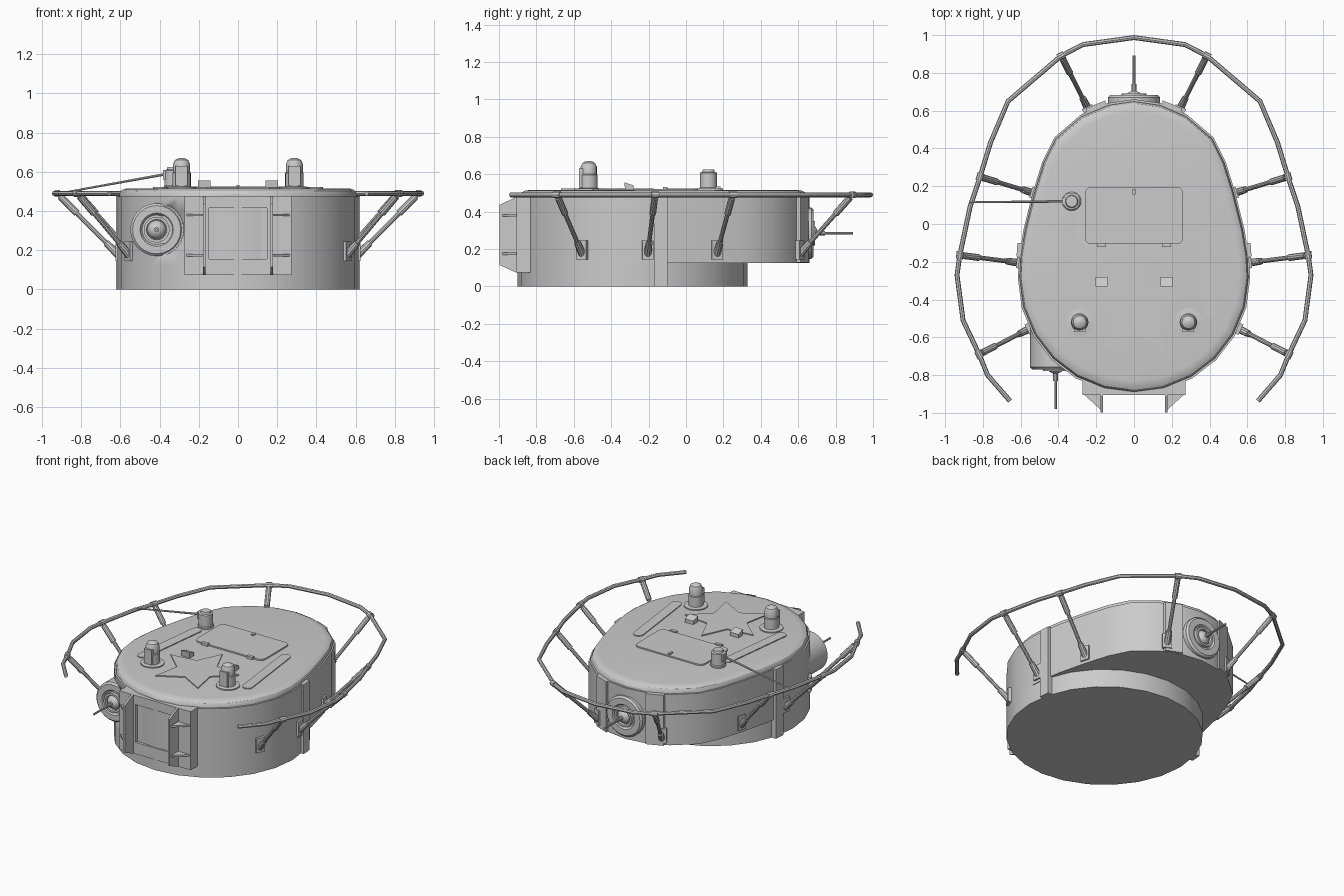
import bpy, bmesh, math
from math import sin, cos, pi, radians
from mathutils import Vector, Matrix

if "Cube" in bpy.data.objects:
    bpy.data.objects.remove(bpy.data.objects["Cube"])


def finish(bm, name, smooth=True):
    bmesh.ops.recalc_face_normals(bm, faces=bm.faces)
    me = bpy.data.meshes.new(name)
    bm.to_mesh(me)
    bm.free()
    ob = bpy.data.objects.new(name, me)
    bpy.context.collection.objects.link(ob)
    if smooth:
        bpy.ops.object.select_all(action='DESELECT')
        ob.select_set(True)
        bpy.context.view_layer.objects.active = ob
        bpy.ops.object.shade_smooth_by_angle(angle=radians(32))
    return ob


def loft(name, rings, smooth=True):
    """Skin a list of closed point rings and cap both ends."""
    bm = bmesh.new()
    vs = [[bm.verts.new(p) for p in r] for r in rings]
    n = len(vs[0])
    for a, b in zip(vs, vs[1:]):
        for i in range(n):
            bm.faces.new((a[i], a[(i + 1) % n], b[(i + 1) % n], b[i]))
    bm.faces.new(vs[0])
    bm.faces.new(vs[-1])
    return finish(bm, name, smooth)


def prism(name, pts, z0, z1, smooth=False):
    return loft(name, [[(x, y, z) for x, y in pts] for z in (z0, z1)], smooth)


def box(name, x0, x1, y0, y1, z0, z1):
    return prism(name, [(x0, y0), (x1, y0), (x1, y1), (x0, y1)], z0, z1)


def lathe(name, profile, origin, axis=(0, 0, 1), n=20):
    """Revolve (radius, height) pairs around an axis."""
    q = Vector(axis).to_track_quat('Z', 'Y')
    o = Vector(origin)
    return loft(name, [[o + q @ Vector((r * cos(2 * pi * i / n), r * sin(2 * pi * i / n), h))
                        for i in range(n)] for r, h in profile])


def rod(name, a, b, r, r2=None, n=10):
    d = Vector(b) - Vector(a)
    return lathe(name, [(r, 0), (r2 or r, d.length)], a, d, n)


def capsule(a, b, r, n=8):
    a, b = Vector(a), Vector(b)
    t = math.atan2(b.y - a.y, b.x - a.x)
    return [(c.x + r * cos(t + s + pi * i / n), c.y + r * sin(t + s + pi * i / n))
            for c, s in ((a, pi / 2), (b, -pi / 2)) for i in range(n + 1)]


# Egg-shaped hull outline: round front, tapered rear
R, CY = 0.615, -0.285
right = [(0.608, -0.17), (0.585, -0.03), (0.535, 0.17), (0.485, 0.33),
         (0.42, 0.46), (0.28, 0.58), (0.14, 0.64)]
arc = [(R * cos(radians(a)), CY + R * sin(radians(a))) for a in range(180, 361, 15)]
egg = arc + right + [(0, 0.66)] + [(-x, y) for x, y in reversed(right)]


def egg_ring(s, z):
    return [(x * s, (y + 0.12) * s - 0.12, z) for x, y in egg]


# Hull, turret ring base and roof
hull = loft("hull_wall", [egg_ring(1, 0.125), egg_ring(1, 0.475)])
lathe("ring_base", [(R, 0), (R, 0.125)], (0, CY, 0), n=24)
loft("roof", [egg_ring(0.985, 0.465), egg_ring(0.985, 0.487), egg_ring(0.972, 0.503),
              egg_ring(0.945, 0.513), egg_ring(0.91, 0.516)])

# Recess in the hull in front of the ball mount
cutter = rod("mount_cutter", (-0.415, -1.1, 0.305), (-0.415, -0.765, 0.305), 0.142, 0.137, 24)
cutter.hide_render = True
cutter.hide_viewport = False
cutter.display_type = 'WIRE'
mod = hull.modifiers.new("mount_recess", 'BOOLEAN')
mod.object = cutter
mod.operation = 'DIFFERENCE'
mod.solver = 'EXACT'
bpy.context.view_layer.objects.active = hull
bpy.ops.object.modifier_apply(modifier="mount_recess")
bpy.data.objects.remove(cutter)


# Ball mounts with thin barrels, front and rear
def ball_mount(name, origin, axis, r, depth, barrel):
    o, ax = Vector(origin), Vector(axis)
    lathe(name + "_housing", [(r, -depth), (r, -0.012), (r - 0.012, 0), (0.085, 0.0),
                              (0.075, -0.015)], o, ax, 24)
    lathe(name + "_collar", [(0.066, -0.02), (0.066, 0.008), (0.052, 0.008), (0.05, -0.01)], o, ax)
    lathe(name + "_ball", [(0.05 * cos(radians(a)), 0.045 * sin(radians(a)) - 0.022)
                           for a in (0, 25, 50, 75)], o, ax)
    rod(name + "_barrel_sleeve", o, o + ax * 0.06, 0.013)
    rod(name + "_barrel", o, o + ax * barrel, 0.007)


ball_mount("front_mount", (-0.415, -0.77, 0.305), (0, -1, 0), 0.135, 0.32, 0.21)
ball_mount("rear_mount", (0, 0.682, 0.285), (0, 1, 0), 0.138, 0.06, 0.21)

# Gun mantlet: backing block, frame, cheek plates and gussets
box("mantlet_block", -0.272, 0.272, -0.885, -0.78, 0.075, 0.478)
box("mantlet_frame_top", -0.17, 0.17, -0.905, -0.85, 0.415, 0.478)
box("mantlet_frame_bottom", -0.17, 0.17, -0.905, -0.85, 0.075, 0.155)
side = [(-0.82, 0.075), (-0.91, 0.075), (-0.998, 0.115), (-0.998, 0.435), (-0.91, 0.478), (-0.82, 0.478)]
for s in (-1, 1):
    tag = "left" if s < 0 else "right"
    box("mantlet_frame_" + tag, *sorted((s * 0.148, s * 0.17)), -0.905, -0.85, 0.155, 0.415)
    box("mantlet_wing_" + tag, *sorted((s * 0.17, s * 0.272)), -0.905, -0.85, 0.075, 0.478)
    loft("cheek_plate_" + tag, [[(s * x, y, z) for y, z in side] for x in (0.165, 0.178)], False)
    for z in (0.175, 0.38):
        prism("gusset_" + tag, [(s * 0.175, -0.985), (s * 0.268, -0.9), (s * 0.175, -0.9)], z - 0.006, z + 0.006)

    # Side joint strip and rear corner strips
    strip = [(0.58, -0.172), (0.622, -0.172), (0.617, -0.1), (0.58, -0.1)]
    prism("joint_strip_" + tag, [(s * x, y) for x, y in strip], 0.0, 0.478)
    strip = [(0.15, 0.61), (0.15, 0.655), (0.255, 0.612), (0.255, 0.57)]
    prism("rear_strip_" + tag, [(s * x, y) for x, y in strip], 0.127, 0.475)

    # Roof ribs, periscope domes, vision blocks and hatch hinges
    prism("roof_rib_" + tag, capsule((s * 0.34, 0.03), (s * 0.40, -0.465), 0.034), 0.51, 0.522)
    lathe("periscope_" + tag, [(0.075, 0.51), (0.075, 0.523), (0.047, 0.526), (0.047, 0.595), (0.043, 0.6),
                               (0.043, 0.64), (0.034, 0.66), (0.018, 0.669), (0.002, 0.672)],
          (s * 0.288, -0.52, 0))
    box("periscope_window_" + tag, s * 0.288 - 0.03, s * 0.288 + 0.03, -0.572, -0.53, 0.53, 0.63)
    wedge = [(-0.325, 0.51), (-0.33, 0.557), (-0.28, 0.54), (-0.28, 0.51)]
    loft("vision_block_" + tag, [[(s * 0.172 + d, y, z) for y, z in wedge] for d in (-0.032, 0.032)], False)
    box("hatch_hinge_" + tag, s * 0.172 - 0.023, s * 0.172 + 0.023, -0.122, -0.1, 0.51, 0.533)

# Hatch with rounded corners
hatch = [(cx + 0.035 * cos(radians(a0 + k)), cy + 0.035 * sin(radians(a0 + k)))
         for cx, cy, a0 in ((0.225, 0.162, 0), (-0.225, 0.162, 90), (-0.225, -0.072, 180), (0.225, -0.072, 270))
         for k in (0, 30, 60, 90)]
prism("roof_hatch", hatch, 0.51, 0.525)
box("hatch_lock", -0.008, 0.008, 0.155, 0.185, 0.52, 0.534)

# Raised five-pointed plate on the roof
star = [(r * cos(pi / 2 + i * pi / 5), -0.445 + r * sin(pi / 2 + i * pi / 5))
        for i in range(10) for r in [0.132 if i % 2 else 0.275]]
prism("roof_star_plate", star, 0.51, 0.523)

# Aerial socket and lead
lathe("aerial_socket", [(0.05, 0.51), (0.05, 0.525), (0.045, 0.53), (0.045, 0.608), (0.034, 0.612),
                        (0.03, 0.625), (0.005, 0.626)], (-0.33, 0.12, 0))
box("aerial_socket_lug", -0.382, -0.34, 0.1, 0.14, 0.56, 0.61)
rod("aerial_lead", (-0.37, 0.12, 0.588), (-0.87, 0.115, 0.498), 0.007, 0.005)

# Hoop rail aerial around the turret
half = [(0.27, 0.95), (0.386, 0.89), (0.667, 0.65), (0.76, 0.43), (0.815, 0.25), (0.868, 0.09),
        (0.922, -0.165), (0.937, -0.27), (0.905, -0.51), (0.82, -0.69), (0.775, -0.80), (0.656, -0.937)]
path = [(-x, y) for x, y in reversed(half)] + [(0, 0.987)] + half
RZ = 0.49
rings = []
for i, p in enumerate(path):
    a, b = path[max(i - 1, 0)], path[min(i + 1, len(path) - 1)]
    t = Vector((b[0] - a[0], b[1] - a[1], 0)).normalized()
    nrm = Vector((t.y, -t.x, 0))
    rings.append([Vector((*p, RZ)) + 0.013 * (nrm * cos(k * pi / 4) + Vector((0, 0, sin(k * pi / 4))))
                  for k in range(8)])
loft("hoop_rail", rings)

# Rail struts with foot plates and clamps
struts = [((0.243, 0.61), (0.386, 0.89)), ((0.535, 0.165), (0.815, 0.25)),
          ((0.61, -0.205), (0.922, -0.165)), ((0.555, -0.555), (0.82, -0.69))]
for s in (-1, 1):
    for f, e in struts:
        a, b = Vector((s * f[0], f[1], 0.175)), Vector((s * e[0], e[1], RZ))
        d = (b - a).xy.normalized()
        rod("rail_strut", a, b, 0.012)
        rod("strut_socket", a, a.lerp(b, 0.2), 0.021, 0.018)
        rod("strut_sleeve", a.lerp(b, 0.68), a.lerp(b, 0.95), 0.018)
        t = Vector((-d.y, d.x, 0)) * 0.02
        rod("rail_clamp", b - t, b + t, 0.019)
        plate = box("strut_foot", -0.03, 0.012, -0.03, 0.03, -0.045, 0.055)
        plate.matrix_world = Matrix.Translation((a.x, a.y, 0.19)) @ Matrix.Rotation(math.atan2(d.y, d.x), 4, 'Z')
